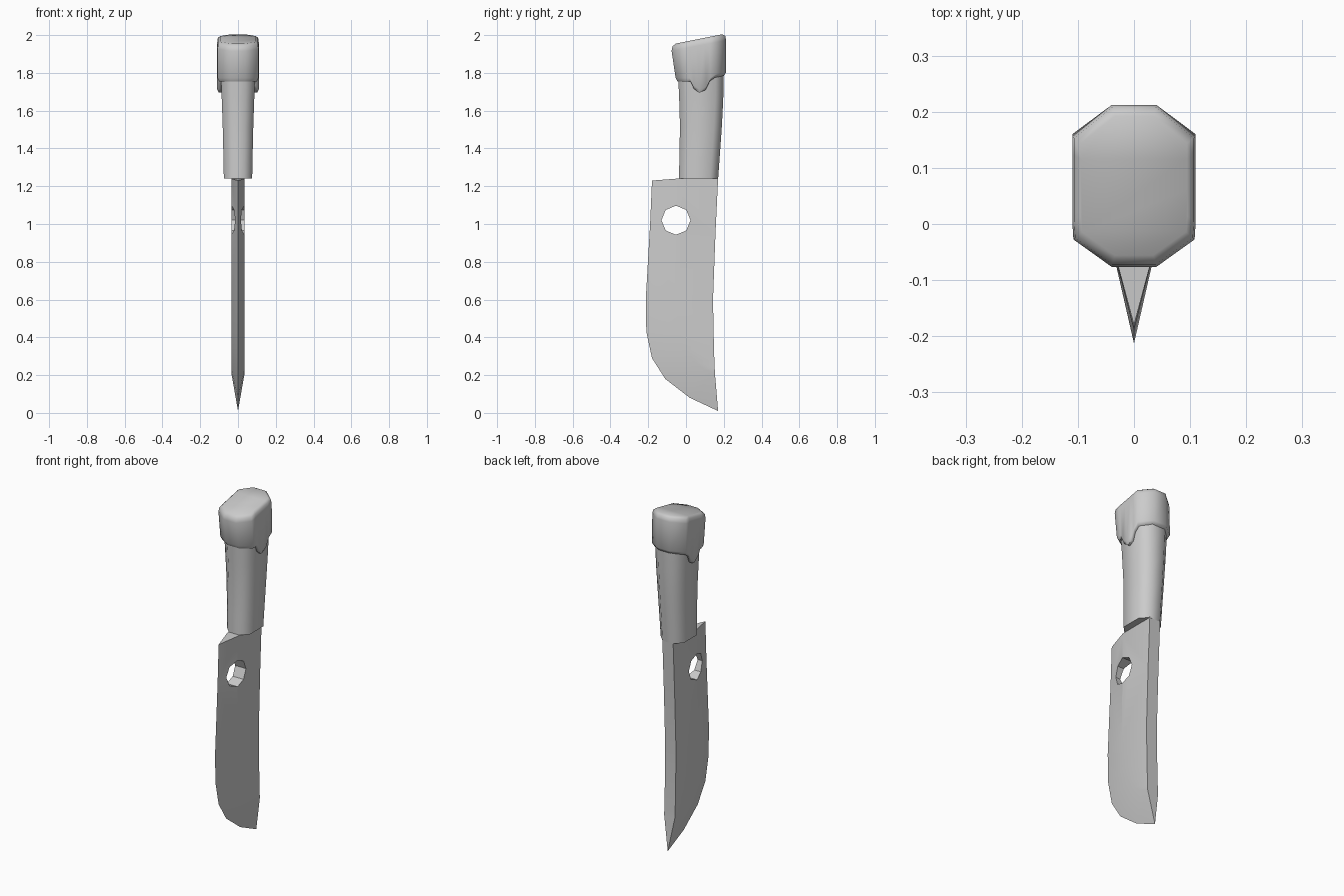
import bpy, bmesh, math

if "Cube" in bpy.data.objects:
    bpy.data.objects.remove(bpy.data.objects["Cube"])

grey = bpy.data.materials.new("plain grey")
grey.use_nodes = True
grey.diffuse_color = (0.6, 0.6, 0.6, 1)
grey.node_tree.nodes["Principled BSDF"].inputs["Base Color"].default_value = (0.6, 0.6, 0.6, 1)


def loft(name, rings, angle):
    """Skin closed rings of points, close both ends and smooth gentle edges."""
    bm = bmesh.new()
    rows = [[bm.verts.new(p) for p in ring] for ring in rings]
    n = len(rows[0])
    for a, b in zip(rows, rows[1:]):
        for i in range(n):
            j = (i + 1) % n
            bm.faces.new((a[i], a[j], b[j], b[i]))
    bm.faces.new(rows[0][::-1])
    bm.faces.new(rows[-1])
    bmesh.ops.remove_doubles(bm, verts=bm.verts, dist=0.0005)
    bmesh.ops.recalc_face_normals(bm, faces=bm.faces)
    mesh = bpy.data.meshes.new(name)
    bm.to_mesh(mesh)
    bm.free()
    obj = bpy.data.objects.new(name, mesh)
    bpy.context.collection.objects.link(obj)
    mesh.materials.append(grey)
    bpy.ops.object.select_all(action='DESELECT')
    obj.select_set(True)
    bpy.context.view_layer.objects.active = obj
    bpy.ops.object.shade_smooth_by_angle(angle=math.radians(angle))
    return obj


# Blade: cutting edge, bevel line and spine as (y, z), from heel to tip
T = 0.035
edge = [(-.18, 1.23), (-.19, 1.0), (-.213, .6), (-.21, .43), (-.18, .29), (-.11, .18), (.02, .08), (.17, .01)]
bevel = [(-.05, 1.24), (-.05, 1.0), (-.06, .6), (-.035, .43), (-.01, .35), (.04, .28), (.09, .235), (.153, .21)]
spine = [(.17, 1.245), (.156, .95), (.143, .6), (.146, .43), (.148, .35), (.15, .28), (.152, .235), (.153, .21)]
blade = loft("blade", [[(0, *e), (T, *b), (T, *s), (-T, *s), (-T, *b)]
                       for e, b, s in zip(edge, bevel, spine)], 25)

# Eight-sided hole through the blade
bpy.ops.mesh.primitive_cylinder_add(vertices=8, radius=0.077, depth=0.3,
                                    location=(0, -0.053, 1.02), rotation=(0, math.pi / 2, 0))
cutter = bpy.context.object
cutter.name = "hole_cutter"
cutter.data.materials.append(grey)
cut = blade.modifiers.new("hole", 'BOOLEAN')
cut.object = cutter
cut.solver = 'EXACT'
bpy.context.view_layer.objects.active = blade
bpy.ops.object.modifier_apply(modifier=cut.name)
bpy.data.objects.remove(cutter)

# Handle: long chamfered octagon, slightly swept back
def octagon(z, w, front, back):
    c = 0.042
    half = [(w * .45, front), (w, front + c), (w, back - c), (w * .45, back)]
    return [(x, y, z) for x, y in half] + [(-x, y, z) for x, y in half[::-1]]


handle = loft("handle", [octagon(1.24, .075, -.037, .17), octagon(1.35, .077, -.035, .178),
                         octagon(1.52, .081, -.032, .19), octagon(1.66, .086, -.036, .197),
                         octagon(1.8, .091, -.042, .2)], 60)

# Pommel cap: right half of the rim as (x, y, z), with a tongue on the side
rim = [(.04, -.055, 1.755), (.108, -.01, 1.755), (.11, .02, 1.755), (.11, .04, 1.715), (.11, .07, 1.695),
       (.11, .107, 1.71), (.11, .13, 1.755), (.11, .16, 1.775), (.04, .212, 1.785)]
rim += [(-x, y, z) for x, y, z in rim[::-1]]
MID = 0.07


def lip(scale, lift):
    return [(x * scale, MID + (y - MID) * scale, z + lift) for x, y, z in rim]


def crown(scale, drop):
    ring = []
    for x, y, _ in rim:
        y = .21 + (y - .21) * 1.08
        y = MID + (y - MID) * scale
        ring.append((x * scale, y, 1.966 + .2 * y - drop))
    return ring


cap = loft("pommel_cap", [lip(.75, 0), lip(.92, 0), lip(1, .018), crown(1, .035),
                          crown(.97, .012), crown(.86, 0)], 60)
